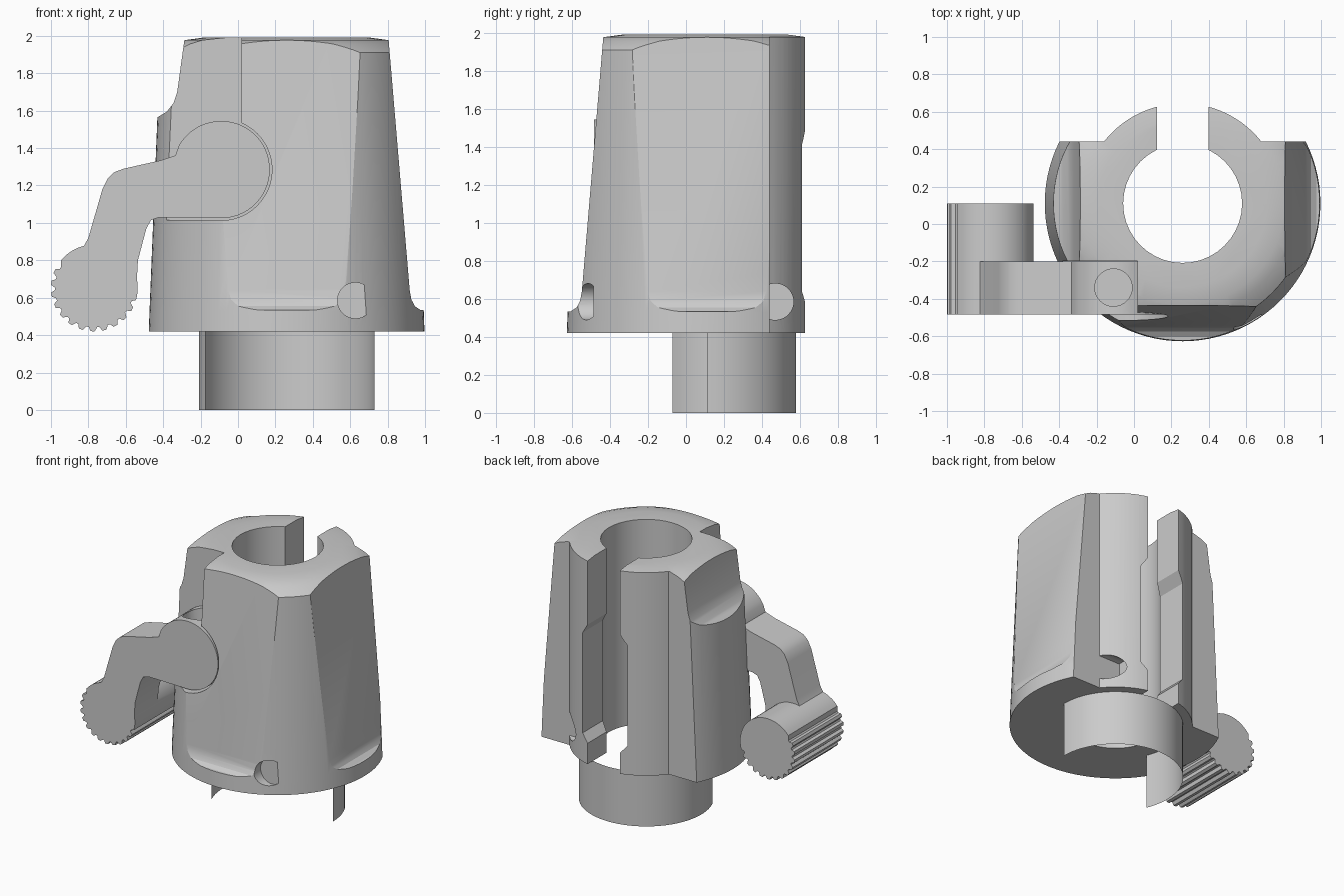
import bpy, bmesh, math
from math import cos, sin, radians

if "Cube" in bpy.data.objects:
    bpy.data.objects.remove(bpy.data.objects["Cube"])

CX, CY = 0.26, 0.11   # axis of the clamp body


def finish(bm, name):
    bmesh.ops.recalc_face_normals(bm, faces=bm.faces[:])
    me = bpy.data.meshes.new(name)
    bm.to_mesh(me)
    bm.free()
    ob = bpy.data.objects.new(name, me)
    bpy.context.collection.objects.link(ob)
    return ob


def prism(name, pts, axis, a, b):
    """Extrude a 2D outline along x, y or z from a to b."""
    place = {'x': lambda u, v, w: (w, u, v),
             'y': lambda u, v, w: (u, w, v),
             'z': lambda u, v, w: (u, v, w)}[axis]
    bm = bmesh.new()
    lo = [bm.verts.new(place(u, v, a)) for u, v in pts]
    hi = [bm.verts.new(place(u, v, b)) for u, v in pts]
    bm.faces.new(lo)
    bm.faces.new(hi)
    n = len(pts)
    for i in range(n):
        j = (i + 1) % n
        bm.faces.new((lo[i], lo[j], hi[j], hi[i]))
    return finish(bm, name)


def arc(cx, cy, r, a0, a1, n):
    return [(cx + r * cos(radians(a0 + (a1 - a0) * i / n)),
             cy + r * sin(radians(a0 + (a1 - a0) * i / n))) for i in range(n + 1)]


def circle(cx, cy, r, n=48):
    return arc(cx, cy, r, 0, 360, n)[:-1]


def lathe(name, profile, n=96):
    bm = bmesh.new()
    rings = [[bm.verts.new((x, y, z)) for x, y in circle(CX, CY, r, n)] for r, z in profile]
    for a, b in zip(rings, rings[1:]):
        for i in range(n):
            j = (i + 1) % n
            bm.faces.new((a[i], a[j], b[j], b[i]))
    bm.faces.new(rings[0])
    bm.faces.new(rings[-1])
    return finish(bm, name)


def boolean(ob, tool, op='DIFFERENCE'):
    m = ob.modifiers.new('bool', 'BOOLEAN')
    m.operation, m.object, m.solver = op, tool, 'EXACT'
    bpy.context.view_layer.objects.active = ob
    bpy.ops.object.modifier_apply(modifier=m.name)
    bpy.data.objects.remove(tool, do_unlink=True)


def smooth(ob, angle=25):
    bpy.ops.object.select_all(action='DESELECT')
    ob.select_set(True)
    bpy.context.view_layer.objects.active = ob
    bpy.ops.object.shade_smooth_by_angle(angle=radians(angle))


# Tapered clamp body with rounded top rim
body = lathe('clamp_body', [(0.737, 0.42), (0.733, 0.53), (0.677, 1.91),
                            (0.655, 1.925), (0.6, 1.957), (0.545, 1.977), (0.45, 1.99)])

# Leaning flats on the right, front and upper left, each with a filleted foot
flat = [(0.535, 2.1), (0.658, 0.64), (0.667, 0.59), (0.685, 0.555), (0.715, 0.535),
        (0.76, 0.53), (1.2, 0.53), (1.2, 2.1)]
left_flat = [(0.53, 2.1), (0.585, 1.7), (0.605, 1.64), (0.64, 1.595), (0.69, 1.565),
             (0.8, 1.55), (1.2, 1.55), (1.2, 2.1)]
boolean(body, prism('cut', [(CX + d, z) for d, z in flat], 'y', -1.2, 1.2))
boolean(body, prism('cut', [(CY - d, z) for d, z in flat], 'x', -1.2, 1.5))
boolean(body, prism('cut', [(CX - d, z) for d, z in left_flat], 'y', -1.2, 1.2))

# Back trimmed flat, leaving a round lobe around the bore
a = math.degrees(math.asin(0.33 / 0.535))
back = [(-1, 0.44)] + arc(CX, CY, 0.535, 180 - a, a, 28) + [(1.6, 0.44), (1.6, 1.5), (-1, 1.5)]
boolean(body, prism('cut', back, 'z', 0.2, 2.2))

# Bore and widened back slot
boolean(body, prism('cut', circle(CX, CY, 0.318, 40), 'z', 0.2, 2.2))
half = [(0.137, 0.2), (0.137, 0.58), (0.19, 0.64), (0.19, 1.41), (0.137, 1.49), (0.137, 2.2)]
slot = [(CX + w, z) for w, z in half] + [(CX - w, z) for w, z in reversed(half)]
boolean(body, prism('cut', slot, 'y', CY, 1.2))

# Recess that holds the lever
boolean(body, prism('cut', [(-1, 1.015), (-0.09, 1.015), (0.02, 1.1), (0.02, 2.2), (-1, 2.2)],
                    'y', -1.2, -0.197))
boolean(body, prism('cut', circle(-0.09, 1.285, 0.272), 'y', -1.2, -0.197))

# Screw pockets in the front skirt and the back lobe
boolean(body, prism('cut', circle(0.628, 0.585, 0.096, 32), 'y', -1.2, -0.487))
b = math.degrees(math.asin(0.03 / 0.096))
boolean(body, prism('cut', arc(0.47, 0.585, 0.096, -90 - b, 90 + b, 20), 'x', 0.5, 1.2))
smooth(body)

# Lever arm: pivot disc, bent arm
arm = arc(-0.09, 1.285, 0.26, -90, 150, 36) + [
    (-0.335, 1.36), (-0.41, 1.335), (-0.61, 1.29), (-0.66, 1.272), (-0.695, 1.24),
    (-0.725, 1.18), (-0.80, 0.92), (-0.825, 0.875), (-0.86, 0.84), (-0.93, 0.79),
    (-0.77, 0.65), (-0.545, 0.62), (-0.535, 0.80), (-0.49, 0.97), (-0.465, 1.015),
    (-0.42, 1.03)]
lever = prism('lever', arm, 'y', -0.485, -0.2)

# Ribbed thumb grip
grip = arc(-0.768, 0.652, 0.232, -5, 140, 20)
teeth = 13
step = 205 / teeth
for i in range(teeth):
    for f, r in ((0.2, 0.21), (0.42, 0.212), (0.6, 0.232), (0.95, 0.232)):
        t = radians(145 + (i + f) * step)
        grip.append((-0.768 + r * cos(t), 0.652 + r * sin(t)))
boolean(lever, prism('grip', grip, 'y', -0.485, 0.11), 'UNION')

# Round pocket in the top of the pivot
boolean(lever, prism('cut', circle(-0.11, -0.34, 0.1, 32), 'z', 1.44, 1.8))
smooth(lever)

# Thin curved guard under the body, open at the front
bm = bmesh.new()
pts = arc(CX, CY, 0.47, 0, 202.5, 40)
cols = [(bm.verts.new((x, y, 0)), bm.verts.new((x, y, 0.42))) for x, y in pts]
for p, q in zip(cols, cols[1:]):
    bm.faces.new((p[0], q[0], q[1], p[1]))
smooth(finish(bm, 'lower_guard'))
